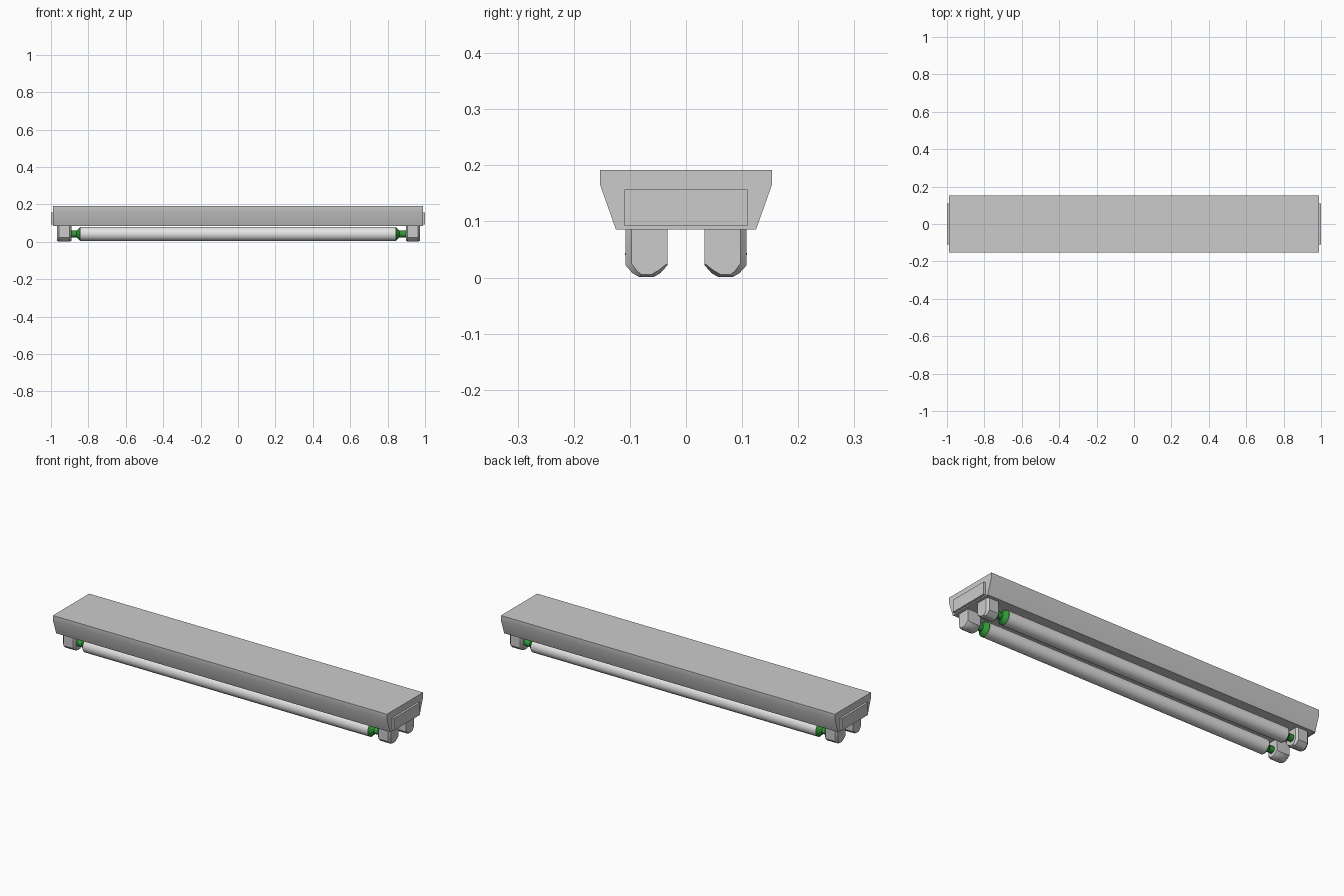
import bpy, bmesh, math
from mathutils import Matrix

if "Cube" in bpy.data.objects:
    bpy.data.objects.remove(bpy.data.objects["Cube"])


def material(name, rgb):
    m = bpy.data.materials.new(name)
    m.diffuse_color = (*rgb, 1)
    m.use_nodes = True
    m.node_tree.nodes["Principled BSDF"].inputs["Base Color"].default_value = m.diffuse_color
    return m


GREY = material("light_grey", (0.6, 0.6, 0.6))
WHITE = material("tube_white", (0.78, 0.78, 0.78))
GREEN = material("green", (0.03, 0.31, 0.04))


def finish(name, bm, mat, angle=30):
    bmesh.ops.recalc_face_normals(bm, faces=bm.faces[:])
    me = bpy.data.meshes.new(name)
    bm.to_mesh(me)
    bm.free()
    me.materials.append(mat)
    ob = bpy.data.objects.new(name, me)
    bpy.context.collection.objects.link(ob)
    bpy.ops.object.select_all(action='DESELECT')
    bpy.context.view_layer.objects.active = ob
    ob.select_set(True)
    bpy.ops.object.shade_smooth_by_angle(angle=math.radians(angle))
    return ob


def loft(name, rings, mat):
    """Join matching rings of points and cap both ends."""
    bm = bmesh.new()
    vs = [[bm.verts.new(p) for p in r] for r in rings]
    n = len(vs[0])
    for a, b in zip(vs, vs[1:]):
        for i in range(n):
            j = (i + 1) % n
            bm.faces.new((a[i], a[j], b[j], b[i]))
    bm.faces.new(vs[0][::-1])
    bm.faces.new(vs[-1])
    return finish(name, bm, mat)


def extrude_x(name, prof, x0, x1, mat):
    return loft(name, [[(x, y, z) for y, z in prof] for x in (x0, x1)], mat)


def lathe_x(name, stations, y, z, mat, n=24):
    """Round part along x from (x, radius) stations."""
    ang = [2 * math.pi * i / n for i in range(n)]
    return loft(name, [[(x, y + r * math.cos(a), z + r * math.sin(a)) for a in ang]
                       for x, r in stations], mat)


# Tapered housing
half = [(0.153, 0.192), (0.153, 0.165), (0.125, 0.086)]
extrude_x("housing", half + [(-y, z) for y, z in reversed(half)], -0.988, 0.988, GREY)

# End plates
for s in (-1, 1):
    plate = [(-0.11, 0.092), (0.11, 0.092), (0.11, 0.157), (-0.11, 0.157)]
    extrude_x("end_plate", plate, s * 0.98, s * 1.0, GREY)

TY, TZ, TR = 0.0705, 0.042, 0.038


def holder_profile(side, inset):
    """Lamp holder outline, inset on its outer edge and its rounded bottom."""
    k = inset
    pts = [(-0.0375, 0.088), (-0.0375, 0.022 + k * .3), (-0.025 + k * .4, 0.008 + k * .4),
           (-0.013 + k * .4, 0.001 + k * .4), (0.013 - k * .4, 0.001 + k * .4),
           (0.025 - k * .7, 0.008 + k * .4), (0.0375 - k, 0.022 + k * .3),
           (0.0375 - k, 0.088)]
    return [(side * (TY + y), z) for y, z in pts]


for side in (-1, 1):
    # Tube
    lathe_x("tube", [(-0.842, TR), (0.842, TR)], side * TY, TZ, WHITE)
    for s in (-1, 1):
        # Green tube caps: cone and neck
        lathe_x("tube_cap", [(s * 0.838, TR), (s * 0.844, TR), (s * 0.864, 0.018),
                             (s * 0.91, 0.018)], side * TY, TZ, GREEN)
        # Lamp holders, chamfered towards both ends
        xc = s * 0.932 + 0.003
        rings = []
        for dx, k in ((-0.0375, 0.011), (-0.0275, 0), (0.0275, 0), (0.0375, 0.011)):
            rings.append([(xc + dx, y, z) for y, z in holder_profile(side, k)])
        loft("lamp_holder", rings, GREY)
